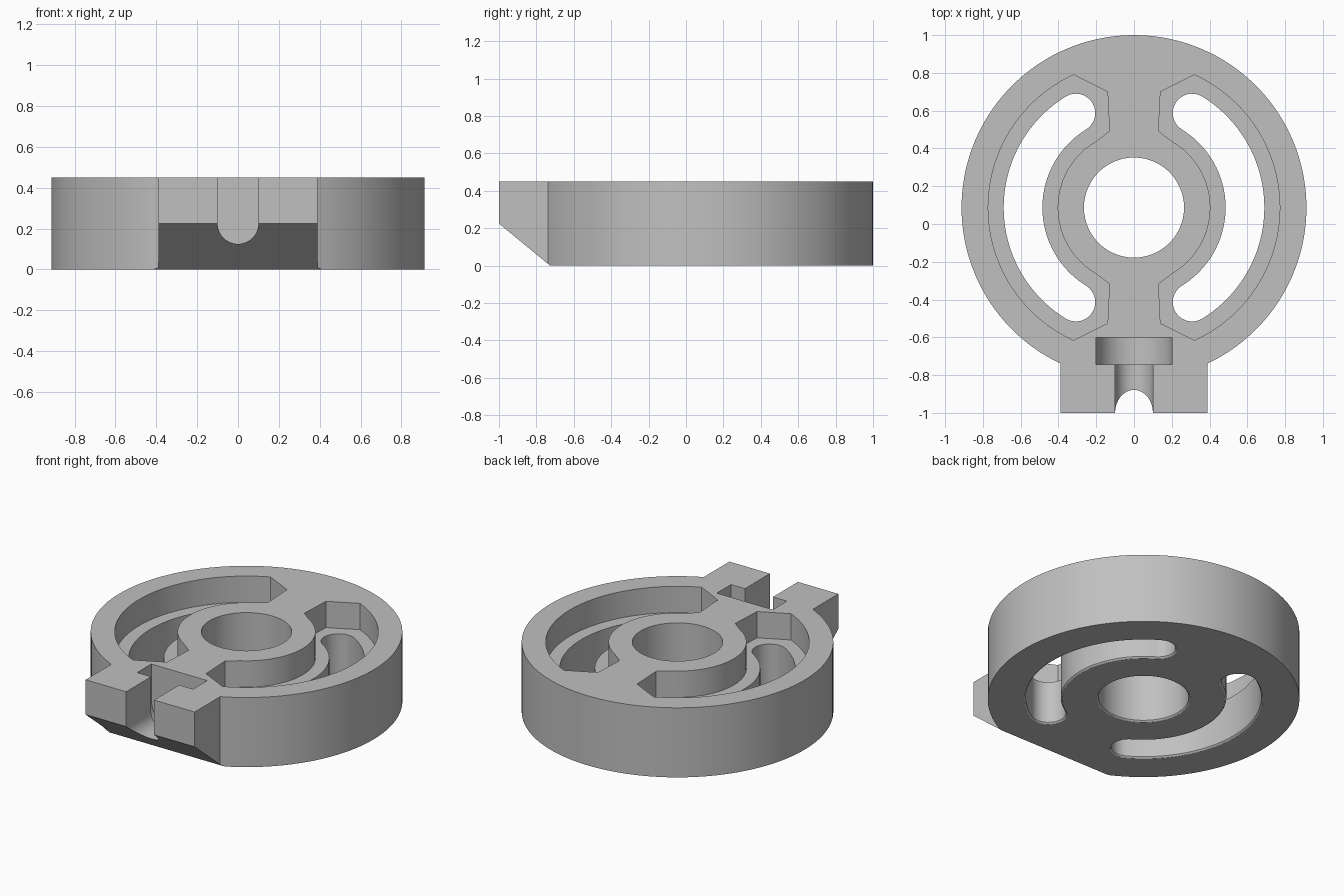
import bpy, bmesh, math
from mathutils import Vector

cube = bpy.data.objects.get("Cube")
if cube:
    bpy.data.objects.remove(cube, do_unlink=True)

CY = 0.087      # centre of the round body
HEIGHT = 0.45
LUG = 0.39      # half width of the front lug


def arc(radius, start, end, steps, cx=0.0, cy=CY):
    angles = [math.radians(start + (end - start) * i / steps) for i in range(steps + 1)]
    return [(cx + radius * math.cos(a), cy + radius * math.sin(a)) for a in angles]


def loft(name, rings):
    """Closed solid through matching rings of 3D points."""
    bm = bmesh.new()
    loops = [[bm.verts.new(Vector(p)) for p in ring] for ring in rings]
    n = len(loops[0])
    for low, high in zip(loops, loops[1:]):
        for i in range(n):
            j = (i + 1) % n
            bm.faces.new((low[i], low[j], high[j], high[i]))
    bm.faces.new(loops[0][::-1])
    bm.faces.new(loops[-1])
    bmesh.ops.recalc_face_normals(bm, faces=bm.faces)
    mesh = bpy.data.meshes.new(name)
    bm.to_mesh(mesh)
    bm.free()
    obj = bpy.data.objects.new(name, mesh)
    bpy.context.collection.objects.link(obj)
    return obj


def prism_z(name, outline, z0, z1):
    return loft(name, [[(x, y, z) for x, y in outline] for z in (z0, z1)])


def through_hole(name, outline_at):
    """Hole with a slightly rounded lower rim; outline_at takes an outward offset."""
    levels = ((-0.1, 0.01), (0, 0.01), (0.003, 0.005), (0.01, 0), (0.6, 0))
    return loft(name, [[(x, y, z) for x, y in outline_at(o)] for z, o in levels])


def cut(body, cutter):
    cutter.hide_render = True
    mod = body.modifiers.new("cut", "BOOLEAN")
    mod.operation = "DIFFERENCE"
    mod.solver = "EXACT"
    mod.object = cutter
    bpy.context.view_layer.objects.active = body
    bpy.ops.object.modifier_apply(modifier=mod.name)
    bpy.data.objects.remove(cutter, do_unlink=True)


# Round body with a square lug at the front
R = 0.913
lug_angle = math.degrees(math.acos(LUG / R))
outline = arc(R, -lug_angle, 180 + lug_angle, 120) + [(-LUG, -1), (LUG, -1)]
body = prism_z("clamp_ring_body", outline, 0, HEIGHT)

# Central bore
cut(body, through_hole("bore_cutter", lambda o: arc(0.265 + o, 0, 354, 59)))


# Curved slots through the floor, and the wider pockets above them
def slot_outline(offset, side):
    mid, half, reach = 0.5875, 0.1025 + offset, 58.4
    a = math.radians(reach)
    ex, ey = mid * math.cos(a), mid * math.sin(a)
    pts = arc(mid + half, -reach, reach, 40)
    pts += arc(half, reach, reach + 180, 16, ex, CY + ey)[1:]
    pts += arc(mid - half, reach, -reach, 40)[1:]
    pts += arc(half, 180 - reach, 360 - reach, 16, ex, CY - ey)[1:-1]
    return [(side * x, y) for x, y in pts]


def pocket_outline(side):
    pts = arc(0.772, -65.5, 65.5, 44)
    pts += [(0.14, CY + 0.613), (0.13, CY + 0.405)]
    pts += arc(0.404, 60, -60, 40)
    pts += [(0.13, CY - 0.405), (0.14, CY - 0.613)]
    return [(side * x, y) for x, y in pts]


for side in (1, -1):
    cut(body, prism_z("pocket_cutter", pocket_outline(side), 0.28, 0.6))
    cut(body, through_hole("slot_cutter", lambda o: slot_outline(o, side)))


# Round-bottomed bolt channel and bolt head recess in the lug
def u_channel(name, radius, y0, y1):
    profile = arc(radius, 180, 360, 32, 0, 0.225) + [(radius, 0.6), (-radius, 0.6)]
    return loft(name, [[(x, y, z) for x, z in profile] for y in (y0, y1)])


cut(body, u_channel("bolt_channel_cutter", 0.1, -1.1, -0.7))
cut(body, u_channel("bolt_head_cutter", 0.2, -0.745, -0.6))

# Sloped underside of the lug
slope = 0.225 / 0.273
wedge = [(-1.2, 0.225 + 0.2 * slope), (-0.727 + 0.1, -0.1 * slope), (-1.2, -0.1 * slope)]
cut(body, loft("lug_slope_cutter", [[(x, y, z) for y, z in wedge] for x in (-1, 1)]))

# Plain grey finish
grey = bpy.data.materials.new("light_grey")
grey.use_nodes = True
colour = (0.53, 0.53, 0.53, 1)
grey.diffuse_color = colour
grey.node_tree.nodes["Principled BSDF"].inputs["Base Color"].default_value = colour
body.data.materials.clear()
body.data.materials.append(grey)

bpy.ops.object.select_all(action="DESELECT")
body.select_set(True)
bpy.context.view_layer.objects.active = body
bpy.ops.object.shade_smooth_by_angle(angle=math.radians(30))
